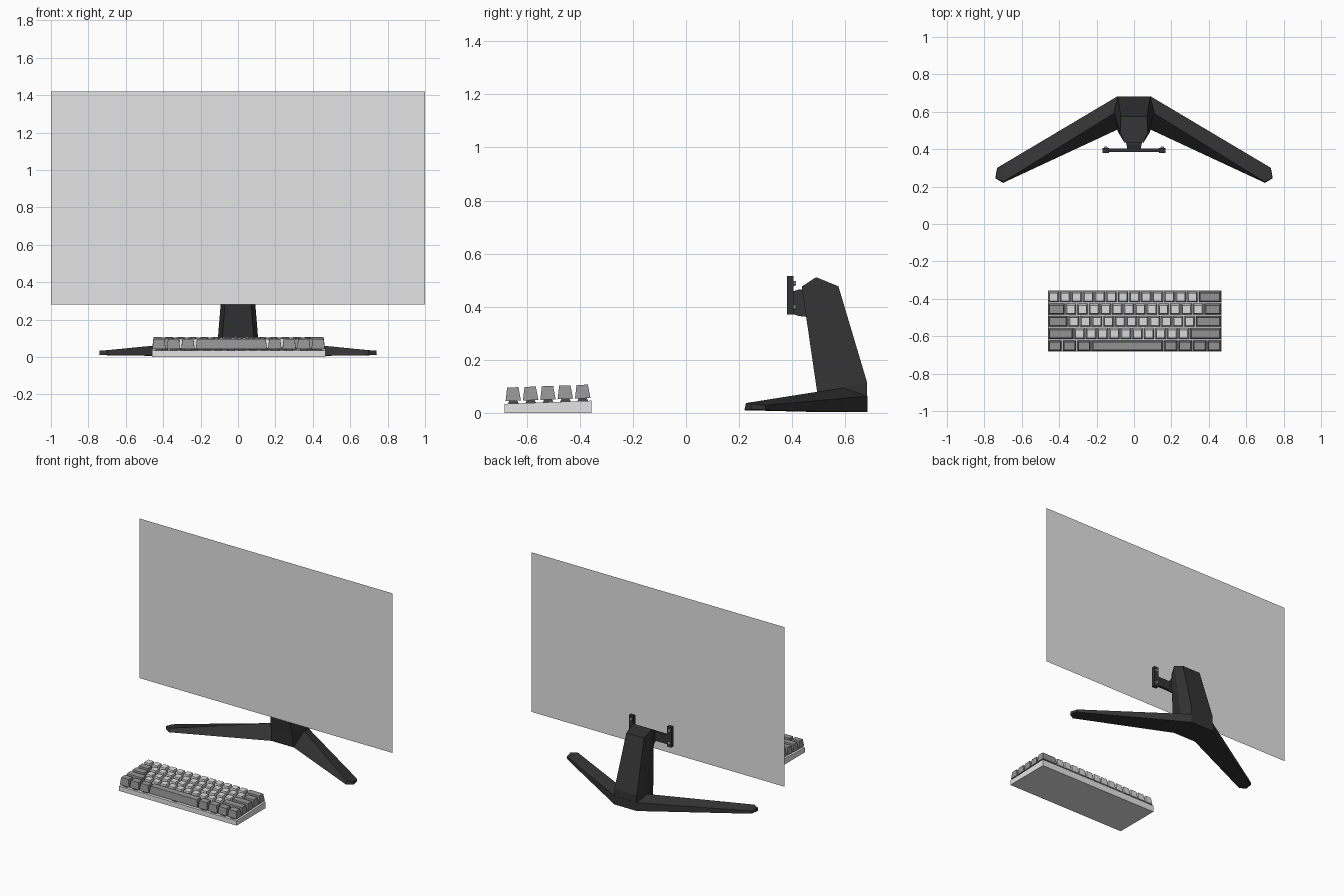
import bpy, bmesh, math
from mathutils import Matrix, Vector

if "Cube" in bpy.data.objects:
    bpy.data.objects.remove(bpy.data.objects["Cube"])


def material(name, v):
    m = bpy.data.materials.new(name)
    m.diffuse_color = (v, v, v, 1)
    m.use_nodes = True
    m.node_tree.nodes["Principled BSDF"].inputs["Base Color"].default_value = m.diffuse_color
    return m


LIGHT = material("light grey", 0.78)
CAP = material("pale key grey", 0.72)
MOD = material("mid key grey", 0.30)
STEM = material("dark stem grey", 0.06)
BLACK = material("matte black", 0.034)
STEEL = material("screw steel", 0.6)


def finish(name, bm, mat):
    bmesh.ops.recalc_face_normals(bm, faces=bm.faces)
    me = bpy.data.meshes.new(name)
    bm.to_mesh(me)
    bm.free()
    ob = bpy.data.objects.new(name, me)
    bpy.context.collection.objects.link(ob)
    me.materials.append(mat)
    return ob


def loft(bm, sections):
    """Skin equal-sized closed sections and cap both ends."""
    rings = [[bm.verts.new(p) for p in s] for s in sections]
    n = len(rings[0])
    for a, b in zip(rings, rings[1:]):
        for i in range(n):
            j = (i + 1) % n
            bm.faces.new((a[i], a[j], b[j], b[i]))
    bm.faces.new(rings[0])
    bm.faces.new(rings[-1])


def box(bm, x, y, z):
    loft(bm, [[(x[0], y[0], h), (x[1], y[0], h), (x[1], y[1], h), (x[0], y[1], h)] for h in z])


# Screen: a single flat sheet
bm = bmesh.new()
bm.faces.new([bm.verts.new((x, 0.316, z)) for x, z in
              ((-1, 0.28), (1, 0.28), (1, 1.42), (-1, 1.42))])
me_screen = bpy.data.meshes.new("screen")
bm.to_mesh(me_screen)
bm.free()
screen = bpy.data.objects.new("screen", me_screen)
bpy.context.collection.objects.link(screen)
me_screen.materials.append(LIGHT)

# Stand base: hub and two swept legs, section = front bottom, ridge, back top, back bottom
half = [
    [(0.088, 0.505, 0.003), (0.107, 0.592, 0.095), (0.088, 0.683, 0.063), (0.088, 0.683, 0.003)],
    [(0.70, 0.220, 0.010), (0.698, 0.226, 0.037), (0.69, 0.325, 0.031), (0.69, 0.325, 0.009)],
    [(0.742, 0.245, 0.012), (0.740, 0.246, 0.034), (0.730, 0.300, 0.028), (0.732, 0.300, 0.012)],
]
left = [[(-x, y, z) for x, y, z in s] for s in reversed(half)]
bm = bmesh.new()
loft(bm, left + half)
finish("stand_base", bm, BLACK)


# Stand column: hexagonal section leaning forward
def hexagon(front, ridge, back):
    pts = [front, ridge, back]
    return ([Vector(p) for p in pts] +
            [Vector((-p[0], p[1], p[2])) for p in reversed(pts)])


bm = bmesh.new()
loft(bm, [
    hexagon((0.086, 0.500, 0.01), (0.107, 0.600, 0.01), (0.088, 0.682, 0.01)),
    hexagon((0.086, 0.493, 0.085), (0.108, 0.598, 0.095), (0.088, 0.682, 0.115)),
    hexagon((0.052, 0.436, 0.476), (0.074, 0.490, 0.511), (0.070, 0.574, 0.477)),
])
finish("stand_column", bm, BLACK)

# Neck joining the column to the bracket
bm = bmesh.new()
loft(bm, [[(-w, y, a), (w, y, a), (w, y, b), (-w, y, b)] for w, y, a, b in
          ((0.035, 0.395, 0.375, 0.455), (0.040, 0.425, 0.365, 0.465), (0.052, 0.47, 0.36, 0.465))])
finish("bracket_neck", bm, BLACK)

# U-shaped mounting bracket
bm = bmesh.new()
box(bm, (-0.15, 0.15), (0.385, 0.403), (0.385, 0.45))
for s in (-1, 1):
    box(bm, sorted((s * 0.135, s * 0.168)), (0.380, 0.405), (0.37, 0.515))
finish("mount_bracket", bm, BLACK)

# Bracket screws
bm = bmesh.new()
for x in (-0.151, 0.151):
    for z in (0.398, 0.488):
        bmesh.ops.create_cone(bm, cap_ends=True, segments=10, radius1=0.010, radius2=0.008, depth=0.01,
                              matrix=Matrix.Translation((x, 0.409, z)) @ Matrix.Rotation(-math.pi / 2, 4, 'X'))
finish("bracket_screws", bm, STEEL)

# Keyboard case: wedge profile
X0, X1, Y0, Y1, Z0, Z1 = -0.461, 0.467, -0.683, -0.356, 0.034, 0.046
bm = bmesh.new()
loft(bm, [[(x, Y0, 0), (x, Y1, 0), (x, Y1, Z1), (x, Y0, Z0)] for x in (X0, X1)])
finish("keyboard_case", bm, LIGHT)

# Keys: rows from back to front as (width in units, is a modifier key)
rows = [
    [(1, 0)] * 13 + [(2, 1)],
    [(1.5, 1)] + [(1, 0)] * 12 + [(1.5, 1)],
    [(1.75, 1)] + [(1, 0)] * 11 + [(2.25, 1)],
    [(2.25, 1)] + [(1, 0)] * 10 + [(2.75, 1)],
    [(1.25, 1)] * 3 + [(6.25, 1)] + [(1.25, 1)] * 4,
]
U = (X1 - X0) / 15
ROW = (Y1 - Y0) / 5
tilt = Matrix.Rotation(math.atan2(Z1 - Z0, Y1 - Y0), 4, 'X')


def frustum(bm, place, levels):
    """Stacked rectangles given as (half width, half depth, height)."""
    loft(bm, [[place @ Vector((sx * w, sy * d, z)) for sx, sy in
               ((-1, -1), (1, -1), (1, 1), (-1, 1))] for w, d, z in levels])


caps, mods, stems = bmesh.new(), bmesh.new(), bmesh.new()
for r, row in enumerate(rows):
    y = Y1 - (r + 0.5) * ROW
    z = Z0 + (Z1 - Z0) * (y - Y0) / (Y1 - Y0)
    x = X0
    for width, is_mod in row:
        place = Matrix.Translation((x + width * U / 2, y, z)) @ tilt
        w = width * U / 2
        frustum(mods if is_mod else caps, place,
                [(w - 0.003, 0.029, 0.010), (w - 0.0095, 0.0215, 0.061)])
        frustum(stems, place, [(0.020, 0.020, 0.0), (0.014, 0.014, 0.012)])
        x += width * U
finish("letter_keycaps", caps, CAP)
finish("modifier_keycaps", mods, MOD)
finish("key_stems", stems, STEM)
